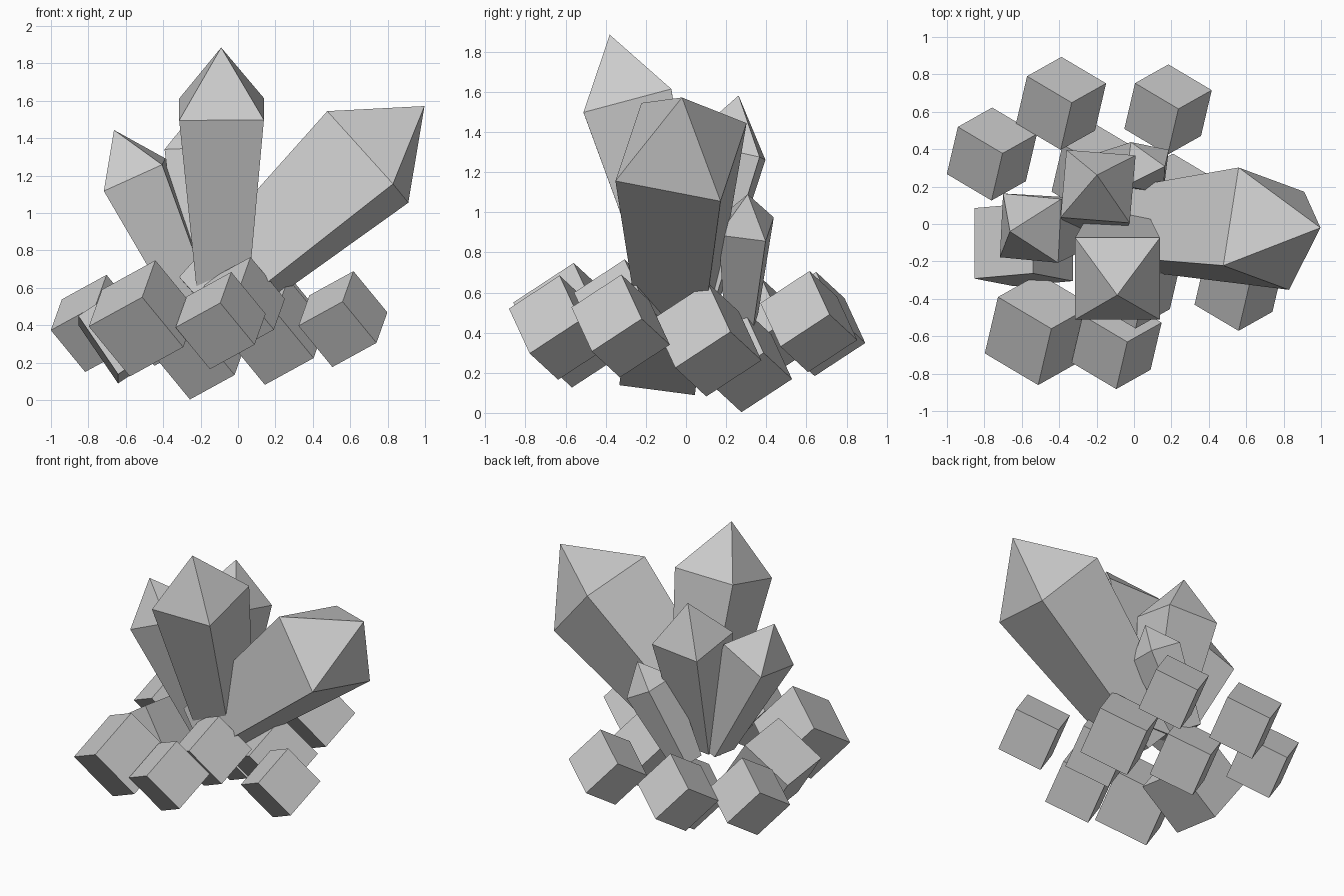
import bpy, bmesh
from mathutils import Vector, Matrix

if "Cube" in bpy.data.objects:
    bpy.data.objects.remove(bpy.data.objects["Cube"])


def frame(a, b):
    """Rotation whose first axis is a, with b straightened against it."""
    x = Vector(a).normalized()
    y = Vector(b)
    y = (y - x * y.dot(x)).normalized()
    return Matrix((x, y, x.cross(y))).transposed().to_4x4()


def cube(name, centre, size, rot):
    bpy.ops.mesh.primitive_cube_add(size=size)
    ob = bpy.context.object
    ob.name = name
    ob.matrix_world = Matrix.Translation(centre) @ rot


def crystal(name, tip, shoulder, edge, side):
    """Four-sided shaft, narrow at its foot, with a pyramid point."""
    tip, c = Vector(tip), Vector(shoulder)
    axis = tip - c
    w = axis.normalized()
    u = Vector(edge)
    u = (u - w * u.dot(w)).normalized()
    v = w.cross(u)
    h = side / 2
    foot = c - axis * 2.9
    bm = bmesh.new()

    def ring(o, r):
        return [bm.verts.new(o + u * (a * r) + v * (b * r))
                for a, b in ((-1, -1), (1, -1), (1, 1), (-1, 1))]

    low, high = ring(foot, h * 0.6), ring(c, h)
    top = bm.verts.new(tip)
    bm.faces.new(low[::-1])
    for i in range(4):
        j = (i + 1) % 4
        bm.faces.new((low[i], low[j], high[j], high[i]))
        bm.faces.new((high[i], high[j], top))
    me = bpy.data.meshes.new(name)
    bm.to_mesh(me)
    bm.free()
    bpy.context.collection.objects.link(bpy.data.objects.new(name, me))


# Base cubes that share one tilt
tilt = frame((-0.059, -0.252, -0.165), (0.182, 0.096, -0.228))
cubes = [
    (-0.39, 0.645, 0.443, 0.307),
    (0.182, 0.612, 0.455, 0.298),
    (-0.76, 0.374, 0.41, 0.307),
    (-0.51, -0.564, 0.437, 0.367),
    (-0.093, -0.634, 0.425, 0.307),
    (0.561, -0.326, 0.433, 0.303),
    (-0.20, 0.28, 0.263, 0.307),
    (0.206, 0.105, 0.365, 0.335),
    (0.01, -0.31, 0.505, 0.307),
]
for i, (x, y, z, s) in enumerate(cubes):
    cube(f"base_cube_{i + 1}", (x, y, z), s, tilt)

# Left cube with its own tilt
cube("left_cube", (-0.59, -0.11, 0.375), 0.38,
     frame((0, 0.99, -0.13), (0.56, -0.12, -0.82)))

# Pointed crystals
crystal("front_crystal", (-0.09, -0.38, 1.885), (-0.088, -0.292, 1.555), (1, 0, 0), 0.453)
crystal("right_crystal", (0.997, -0.02, 1.572), (0.694, -0.025, 1.30), (0.075, 0.524, -0.107), 0.54)
crystal("left_crystal", (-0.663, -0.04, 1.444), (-0.553, -0.022, 1.205), (0.31, -0.03, 0.144), 0.343)
crystal("back_crystal", (-0.198, 0.262, 1.582), (-0.192, 0.201, 1.308), (0.37, -0.031, 0.006), 0.371)
crystal("small_back_crystal", (0.165, 0.308, 1.09), (0.07, 0.30, 0.93), (0.21, -0.04, -0.104), 0.238)
